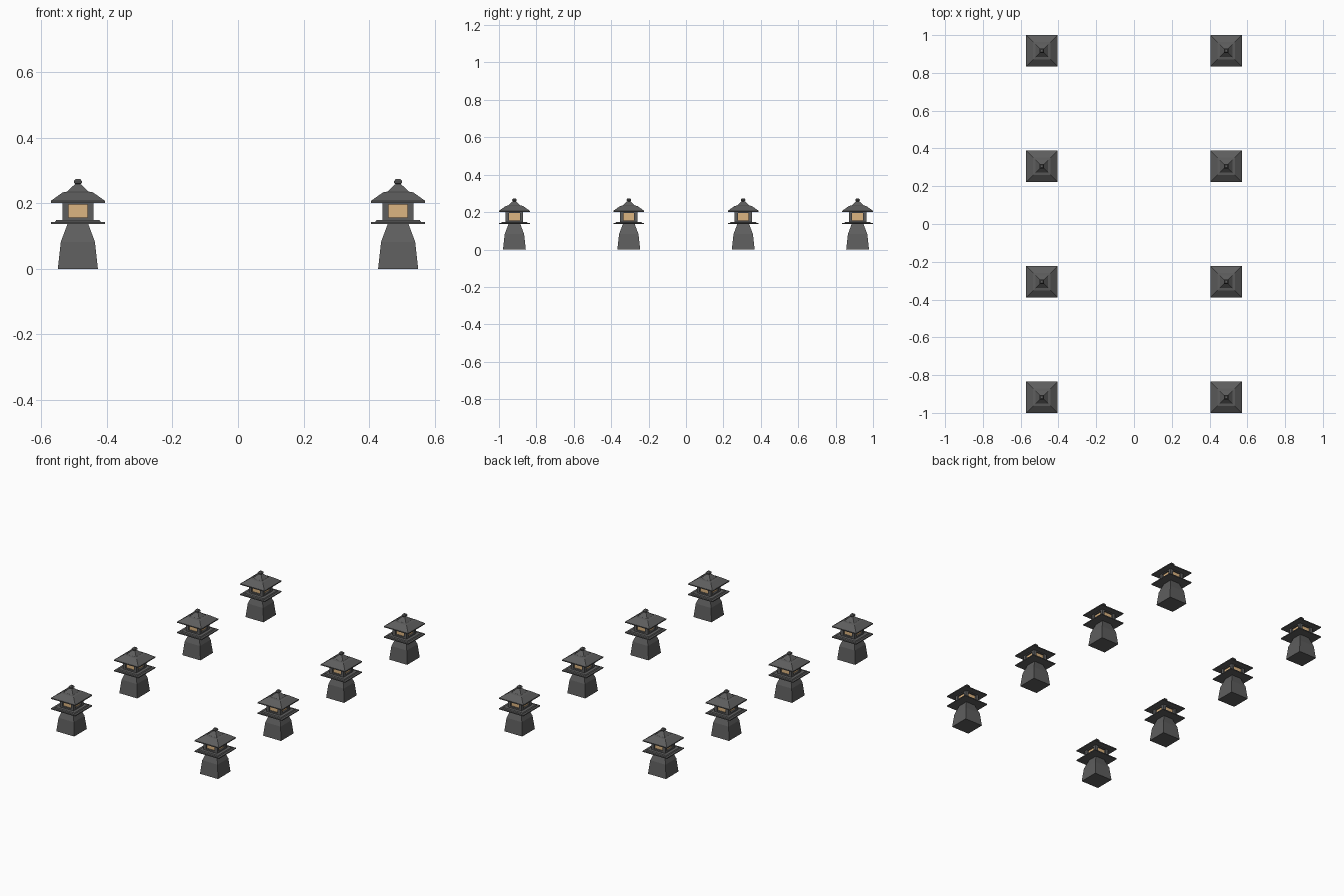
import bpy, bmesh

if "Cube" in bpy.data.objects:
    bpy.data.objects.remove(bpy.data.objects["Cube"])

COLS, ROWS = 2, 4
DX, DY = 0.976, 1.835 / 3
X0, Y0 = -DX / 2, -DY * 1.5


def material(name, color):
    m = bpy.data.materials.new(name)
    m.diffuse_color = (*color, 1)
    m.use_nodes = True
    m.node_tree.nodes["Principled BSDF"].inputs["Base Color"].default_value = m.diffuse_color
    return m


stone = material("dark_stone", (0.11, 0.11, 0.11))
paper = material("warm_paper", (0.72, 0.46, 0.22))


def finish(name, bm, mat):
    """Make the object and repeat it over the 2 x 4 lantern grid."""
    bmesh.ops.recalc_face_normals(bm, faces=bm.faces)
    me = bpy.data.meshes.new(name)
    bm.to_mesh(me)
    bm.free()
    me.materials.append(mat)
    ob = bpy.data.objects.new(name, me)
    bpy.context.collection.objects.link(ob)
    ob.location = (X0, Y0, 0)
    for count, step in ((COLS, (DX, 0, 0)), (ROWS, (0, DY, 0))):
        arr = ob.modifiers.new("grid", 'ARRAY')
        arr.count = count
        arr.use_relative_offset = False
        arr.use_constant_offset = True
        arr.constant_offset_displace = step
    return ob


def square_profile(name, profile, mat=stone):
    """Stack square sections given as (half width, height)."""
    bm = bmesh.new()
    rings = [[bm.verts.new((sx * h, sy * h, z))
              for sx, sy in ((-1, -1), (1, -1), (1, 1), (-1, 1))]
             for h, z in profile]
    for a, b in zip(rings, rings[1:]):
        for i in range(4):
            j = (i + 1) % 4
            bm.faces.new((a[i], a[j], b[j], b[i]))
    bm.faces.new(rings[0][::-1])
    bm.faces.new(rings[-1])
    return finish(name, bm, mat)


def add_box(bm, lo, hi):
    vs = bmesh.ops.create_cube(bm, size=1)["verts"]
    for v in vs:
        v.co = [l + (c + 0.5) * (h - l) for l, h, c in zip(lo, hi, v.co)]


# Pedestal, platform and its raised step
square_profile("pedestal", [(0.061, 0), (0.052, 0.082), (0.031, 0.138)])
square_profile("platform", [(0.0825, 0.137), (0.0825, 0.143)])
square_profile("platform_step", [(0.070, 0.143), (0.066, 0.148)])

# Light chamber: corner posts with sills and lintels around the openings
W, T = 0.047, 0.018
bm = bmesh.new()
for sx in (-1, 1):
    for sy in (-1, 1):
        xs = sorted((sx * W, sx * (W - T)))
        ys = sorted((sy * W, sy * (W - T)))
        add_box(bm, (xs[0], ys[0], 0.147), (xs[1], ys[1], 0.202))
for lo, hi in ((0.147, 0.156), (0.196, 0.202)):
    add_box(bm, (-W, -W, lo), (W, W, hi))
finish("chamber_frame", bm, stone)

# Glowing paper core set back inside the frame
square_profile("paper_core", [(0.037, 0.155), (0.037, 0.197)], paper)

# Two-tier roof and finial
square_profile("roof", [(0.0825, 0.201), (0.0825, 0.207), (0.046, 0.233), (0.034, 0.235)])
square_profile("roof_cap", [(0.034, 0.234), (0.011, 0.256), (0.006, 0.259)])
square_profile("finial", [(0.006, 0.256), (0.012, 0.262), (0.012, 0.267),
                          (0.007, 0.274)])
